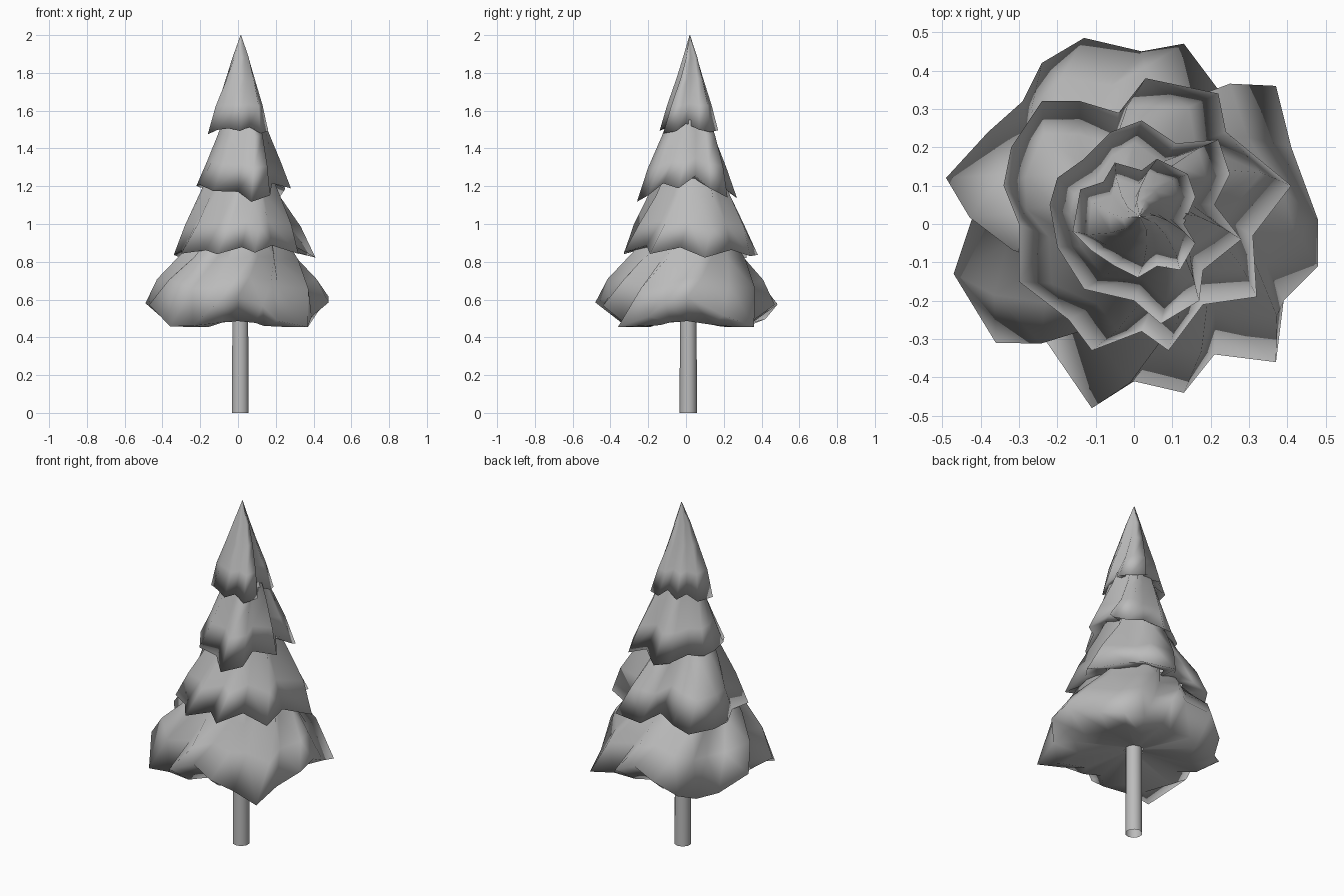
import bpy
import bmesh
from math import atan2, cos
from mathutils import Matrix, Vector

default_cube = bpy.data.objects.get("Cube")
if default_cube:
    bpy.data.objects.remove(default_cube, do_unlink=True)

gray = bpy.data.materials.new("plain gray")
gray.use_nodes = True
gray.diffuse_color = (0.5, 0.5, 0.5, 1)
gray.node_tree.nodes["Principled BSDF"].inputs["Base Color"].default_value = gray.diffuse_color


def finish(name, bm):
    """Turn a bmesh into a fully smooth object."""
    bmesh.ops.recalc_face_normals(bm, faces=bm.faces)
    for face in bm.faces:
        face.smooth = True
    mesh = bpy.data.meshes.new(name)
    bm.to_mesh(mesh)
    bm.free()
    mesh.materials.append(gray)
    obj = bpy.data.objects.new(name, mesh)
    bpy.context.collection.objects.link(obj)


def loft(bm, rings):
    """Bridge neighbouring rings of equal length with quads."""
    rings = [[bm.verts.new(p) for p in ring] for ring in rings]
    for low, high in zip(rings, rings[1:]):
        for i in range(len(low)):
            bm.faces.new((low[i - 1], low[i], high[i], high[i - 1]))


def tier(name, outline, rows, center, hang=0.0, wave=0.0, lobes=4, fold=0.4):
    """Loft a jagged skirt; rows are (scale, height, twist, ruffle), bottom to top."""
    mid = Vector(center)
    points = [Vector(p) / 100 - mid for p in outline]
    mean = sum(p.length for p in points) / len(points)
    rings = []
    for scale, height, twist, ruffle in rows:
        turn = Matrix.Rotation(twist, 2)
        ring = []
        for p in points:
            # long tips droop, and the rim also rises and dips in lobes
            dip = wave * cos(lobes * atan2(p.y, p.x)) - hang * (p.length - mean)
            # folds deepen above and below the rim
            crease = 1 if ruffle == 1 else (p.length / mean) ** fold
            q = turn @ p * scale * crease + mid
            ring.append((q.x, q.y, height + ruffle * dip))
        rings.append(ring)
    bm = bmesh.new()
    loft(bm, rings)
    finish(name, bm)


# Rim outlines seen from above, in hundredths
bottom_rim = [
    (48, 1), (48, -11), (39, -20), (37, -36), (21, -34), (13, -44), (0, -41),
    (-11, -48), (-24, -29), (-36, -31), (-47, -13), (-42, 2), (-49, 12),
    (-38, 24), (-29, 32), (-24, 42), (-13, 48.5), (2, 45), (13, 47),
    (22, 35), (37, 36), (41, 20)]
lower_rim = [
    (41, 10), (31, -3), (32, -19), (18, -21), (9, -33), (2, -28), (-11, -33),
    (-17, -25), (-30, -15), (-30, 0), (-34, 10), (-32, 20), (-24, 32), (-14, 32),
    (-4, 29), (3, 38), (22, 34), (24, 24)]
upper_rim = [
    (-22, 5), (-20, -6), (-13, -17), (0, -20), (7, -26), (17, -20), (18, -12),
    (28, -4), (21, 5), (25, 13), (22, 22), (11, 21), (2, 27), (-6, 24),
    (-13, 17), (-20, 12)]
crown_rim = [
    (-16, -2), (-11, -7), (-5, -11), (1, -14), (6, -11), (12, -12), (16, -5),
    (13, 0), (16, 7), (14, 13), (6, 17), (2, 14), (-5, 16), (-8, 11), (-14, 9)]

# Foliage, each tier twisting as it rises and tucking in under its rim
tier("bottom_foliage", bottom_rim, [
    (0.1, 0.52, 0.1, 0), (0.7, 0.47, 0, 0.2), (1, 0.535, 0, 1),
    (0.82, 0.69, 0.2, 0.4), (0.62, 0.82, 0.45, 0.1), (0.46, 0.93, 0.7, 0)],
    (0, 0), wave=0.08)
tier("lower_foliage", lower_rim, [
    (0.62, 0.9, 0.1, 0), (1, 0.85, 0, 1), (0.79, 1, 0.15, 0.5),
    (0.57, 1.15, 0.35, 0.2), (0.42, 1.27, 0.45, 0)],
    (0.02, 0.01), hang=0.5)
tier("upper_foliage", upper_rim, [
    (0.62, 1.24, 0.1, 0), (1, 1.18, 0, 1), (0.76, 1.32, 0.1, 0.4),
    (0.53, 1.47, 0.25, 0.1), (0.42, 1.55, 0.3, 0)],
    (0.025, 0.015), hang=0.9, wave=0.03, lobes=2)
tier("crown_foliage", crown_rim, [
    (0.65, 1.53, 0.1, 0), (1, 1.5, 0, 1), (0.74, 1.63, 0.12, 0.3),
    (0.45, 1.77, 0.3, 0.1), (0.25, 1.88, 0.5, 0), (0.01, 2, 0.7, 0)],
    (0.015, 0.02), hang=0.9)

# Trunk, an open tube reaching into the foliage
bm = bmesh.new()
bmesh.ops.create_cone(bm, cap_ends=False, segments=10, radius1=0.046, radius2=0.044,
                      depth=0.52, matrix=Matrix.Translation((0.012, 0.012, 0.26)))
finish("trunk", bm)
